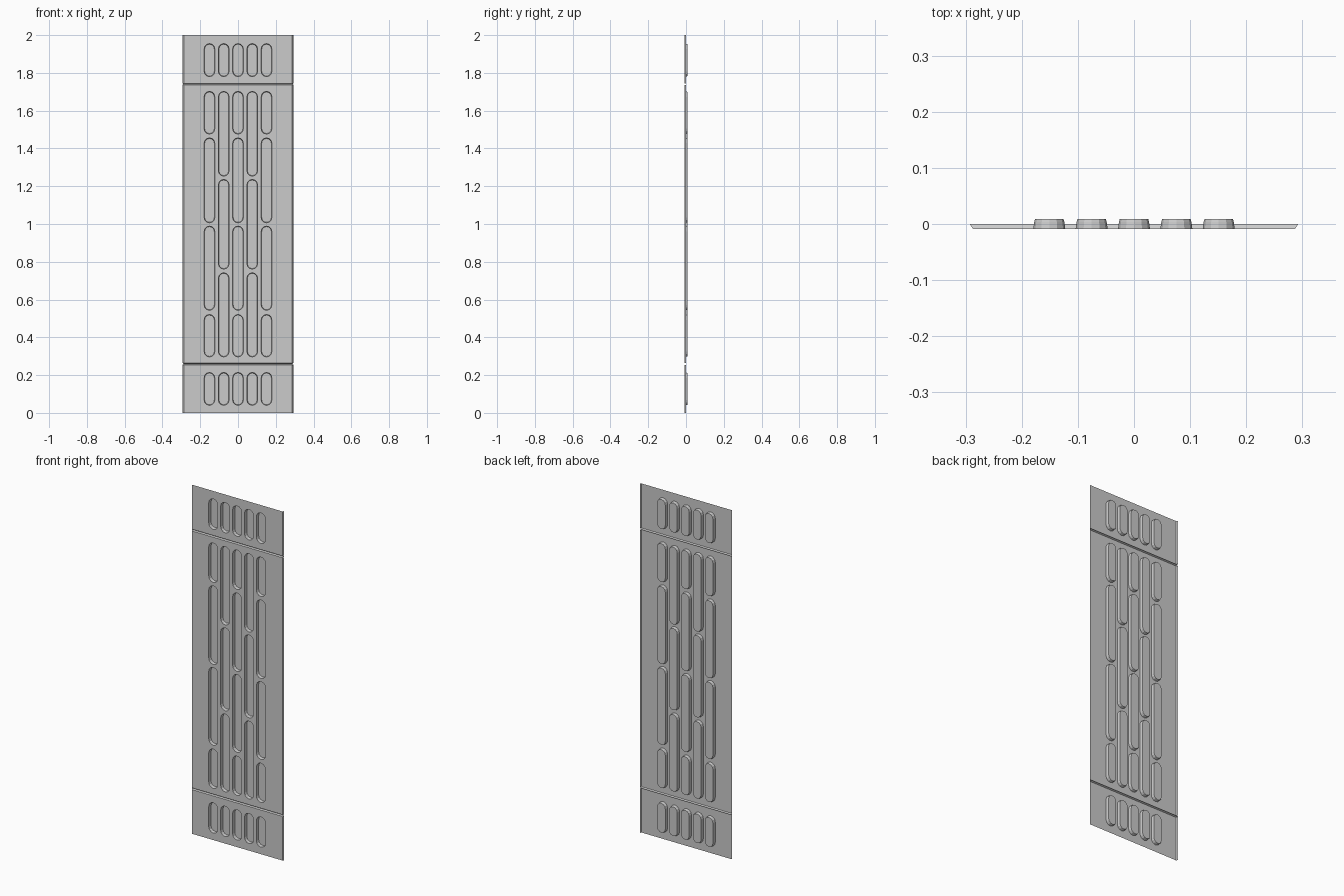
import bpy, bmesh, math

if "Cube" in bpy.data.objects:
    bpy.data.objects.remove(bpy.data.objects["Cube"])

FRONT, MID, BACK = -0.0085, 0.0, 0.0085    # sheet plane, fold depth, slot floor
HALF_W, EDGE_W = 0.287, 0.293              # flat sheet and flared edge half widths
GROOVE = 0.005                             # half height of a fold groove
SLOT_W, STEPS = 0.0285, 6                  # slot half width, segments per round end


def slot_loop(bm, x, z0, z1, r, y):
    """Stadium outline; inset is driven by r against SLOT_W."""
    low, high = z0 + SLOT_W, z1 - SLOT_W
    pts = []
    for centre, start in ((high, 0), (low, math.pi)):
        for i in range(STEPS + 1):
            a = start + math.pi * i / STEPS
            pts.append((x + r * math.cos(a), y, centre + r * math.sin(a)))
    return [bm.verts.new(p) for p in pts]


def ring_edges(bm, verts):
    return [bm.edges.new((verts[i - 1], verts[i])) for i in range(len(verts))]


def pressed_panel(name, z0, z1, slots):
    bm = bmesh.new()
    corners = [(-HALF_W, z0), (HALF_W, z0), (HALF_W, z1), (-HALF_W, z1)]
    border = [bm.verts.new((x, FRONT, z)) for x, z in corners]
    edges = ring_edges(bm, border)
    rims = []
    for slot in slots:
        rim = slot_loop(bm, *slot, SLOT_W, FRONT)
        rims.append((slot, rim))
        edges += ring_edges(bm, rim)
    # flat sheet with the slot openings left out
    bmesh.ops.triangle_fill(bm, edges=edges, use_beauty=True, normal=(0, -1, 0))
    # slot walls and floors pressed towards the back
    for slot, rim in rims:
        for r, y in ((SLOT_W - 0.0018, 0.004), (SLOT_W - 0.003, BACK)):
            nxt = slot_loop(bm, *slot, r, y)
            for i in range(len(rim)):
                bm.faces.new((rim[i - 1], rim[i], nxt[i], nxt[i - 1]))
            rim = nxt
        bm.faces.new(rim)
    # flared side edges
    for a, b, s in ((1, 2, 1), (3, 0, -1)):
        va, vb = border[a], border[b]
        oa = bm.verts.new((s * EDGE_W, MID, va.co.z))
        ob = bm.verts.new((s * EDGE_W, MID, vb.co.z))
        bm.faces.new((va, oa, ob, vb))
    bmesh.ops.recalc_face_normals(bm, faces=bm.faces)
    if sum(f.normal.y * f.calc_area() for f in bm.faces) > 0:
        bmesh.ops.reverse_faces(bm, faces=bm.faces)
    finish(bm, name)


def fold_groove(name, z):
    bm = bmesh.new()
    rows = [[bm.verts.new((x, y, z + dz)) for x in (-w, w)]
            for w, y, dz in ((HALF_W, FRONT, -GROOVE), (EDGE_W, MID, -0.001),
                             (EDGE_W, MID, 0.001), (HALF_W, FRONT, GROOVE))]
    for a, b in zip(rows, rows[1:]):
        bm.faces.new((a[0], a[1], b[1], b[0]))
    finish(bm, name)


def finish(bm, name):
    mesh = bpy.data.meshes.new(name)
    bm.to_mesh(mesh)
    bm.free()
    bpy.context.collection.objects.link(bpy.data.objects.new(name, mesh))


# slot layout: outer and centre columns hold four, the columns between hold three
columns = [-0.151, -0.0755, 0.0, 0.0755, 0.151]
four = [(0.296, 0.521), (0.543, 0.989), (1.006, 1.456), (1.476, 1.702)]
three = [(0.296, 0.742), (0.761, 1.236), (1.253, 1.702)]
middle = [(x, a, b) for i, x in enumerate(columns)
          for a, b in (three if i % 2 else four)]

FOLD_LOW, FOLD_HIGH = 0.258, 1.740
pressed_panel("bottom_panel", 0.0, FOLD_LOW - GROOVE,
              [(x, 0.040, 0.214) for x in columns])
pressed_panel("middle_panel", FOLD_LOW + GROOVE, FOLD_HIGH - GROOVE, middle)
pressed_panel("top_panel", FOLD_HIGH + GROOVE, 2.0,
              [(x, 1.780, 1.955) for x in columns])
fold_groove("lower_fold_groove", FOLD_LOW)
fold_groove("upper_fold_groove", FOLD_HIGH)
